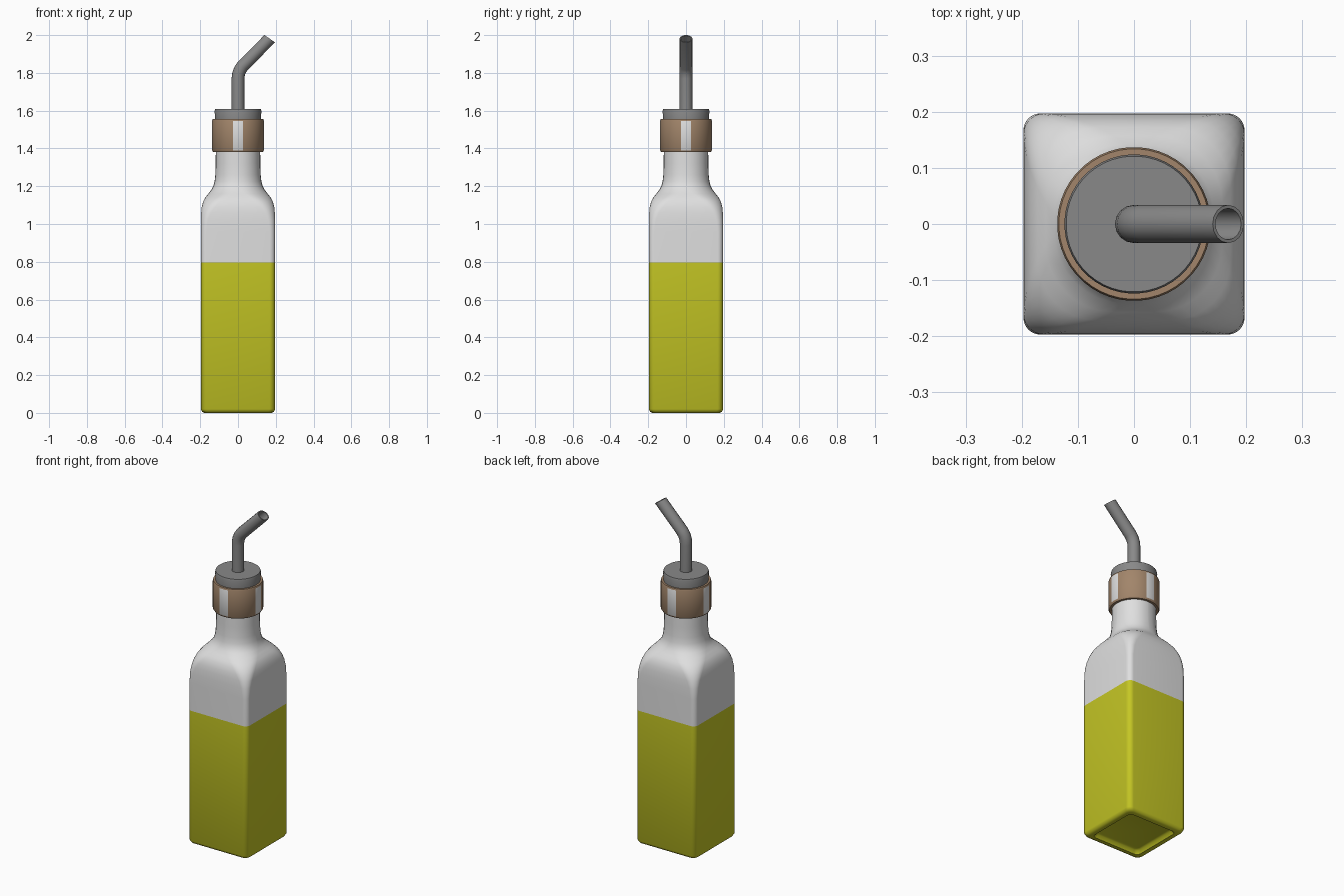
import bpy, bmesh, math
from mathutils import Vector

if "Cube" in bpy.data.objects:
    bpy.data.objects.remove(bpy.data.objects["Cube"])


def material(name, rgb):
    m = bpy.data.materials.new(name)
    m.diffuse_color = (*rgb, 1)
    m.use_nodes = True
    m.node_tree.nodes["Principled BSDF"].inputs["Base Color"].default_value = m.diffuse_color
    return m


GLASS = material("clear_glass", (0.74, 0.74, 0.74))
OIL = material("olive_oil", (0.56, 0.57, 0.018))
CORK = material("cork", (0.36, 0.235, 0.145))
STEEL = material("steel", (0.25, 0.25, 0.25))


def loft(name, rings, mats, rule=None, cap_start=False, cap_end=False, angle=35):
    """Skin a list of equal-length rings; rule(centre) picks the material slot."""
    bm = bmesh.new()
    loops = [[bm.verts.new(p) for p in ring] for ring in rings]
    n = len(loops[0])
    for a, b in zip(loops, loops[1:]):
        for i in range(n):
            j = (i + 1) % n
            bm.faces.new((a[i], a[j], b[j], b[i]))
    if cap_start:
        bm.faces.new(loops[0][::-1])
    if cap_end:
        bm.faces.new(loops[-1])
    for f in bm.faces:
        f.smooth = True
        if rule:
            f.material_index = rule(f.calc_center_median())
    me = bpy.data.meshes.new(name)
    bm.to_mesh(me)
    bm.free()
    for m in mats:
        me.materials.append(m)
    me.set_sharp_from_angle(angle=math.radians(angle))
    ob = bpy.data.objects.new(name, me)
    bpy.context.collection.objects.link(ob)
    return ob


def rounded_square(z, h, r, k=8):
    pts = []
    for q in range(4):
        sx, sy = ((1, 1), (-1, 1), (-1, -1), (1, -1))[q]
        for i in range(k + 1):
            a = math.pi / 2 * (q + i / k)
            pts.append((sx * (h - r) + r * math.cos(a), sy * (h - r) + r * math.sin(a), z))
    return pts


def circle(z, r, n=48, offset=0.5):
    return [(r * math.cos(2 * math.pi * (i + offset) / n),
             r * math.sin(2 * math.pi * (i + offset) / n), z) for i in range(n)]


# Bottle: square body with recessed base, rounding into a circular neck
FILL = 0.797
body = [(0.022, 0.135, 0.02), (0.018, 0.148, 0.022), (0.0, 0.158, 0.025), (0.0, 0.178, 0.03),
        (0.006, 0.19, 0.03), (0.02, 0.197, 0.03), (FILL, 0.197, 0.03), (0.96, 0.197, 0.03),
        (1.02, 0.197, 0.038), (1.06, 0.195, 0.052), (1.09, 0.192, 0.07), (1.12, 0.184, 0.09),
        (1.142, 0.172, 0.108), (1.16, 0.157, 0.12), (1.18, 0.142, 0.127), (1.2, 0.131, 0.125),
        (1.225, 0.124, 0.121), (1.26, 0.12, 0.118), (1.32, 0.118, 0.116), (1.54, 0.117, 0.115)]
loft("bottle", [rounded_square(*p) for p in body], [GLASS, OIL],
     lambda c: int(c.z < FILL), cap_start=True, cap_end=True, angle=50)


# Cork collar with the glass lip showing through on the four sides
def collar_rule(c):
    a = math.degrees(math.atan2(c.y, c.x)) % 90
    return int(min(a, 90 - a) < 12.5 and 1.395 < c.z < 1.548)


collar = [(1.38, 0.117), (1.38, 0.131), (1.39, 0.137), (1.546, 0.137), (1.555, 0.134), (1.555, 0.11)]
loft("cork_collar", [circle(z, r) for z, r in collar], [CORK, GLASS], collar_rule)

# Steel stopper disc
disc = [(1.55, 0.122), (1.6, 0.124), (1.61, 0.121)]
loft("stopper_disc", [circle(z, r) for z, r in disc], [STEEL], cap_start=True, cap_end=True)

# Bent pouring spout: an open tube (x, z, tilt in degrees)
path = [(0, 1.6, 0), (0, 1.77, 0), (0.003, 1.795, 12), (0.012, 1.818, 26),
        (0.024, 1.836, 40), (0.168, 1.981, 35)]


def tube_ring(x, z, tilt, r, n=16):
    t = math.radians(tilt)
    u = Vector((math.cos(t), 0, -math.sin(t)))
    v = Vector((0, 1, 0))
    c = Vector((x, 0, z))
    return [c + r * (u * math.cos(2 * math.pi * i / n) + v * math.sin(2 * math.pi * i / n))
            for i in range(n)]


outer = [tube_ring(*p, 0.034) for p in path]
inner = [tube_ring(*p, 0.028) for p in reversed(path[3:])]
loft("pouring_spout", outer + inner, [STEEL], cap_end=True)
